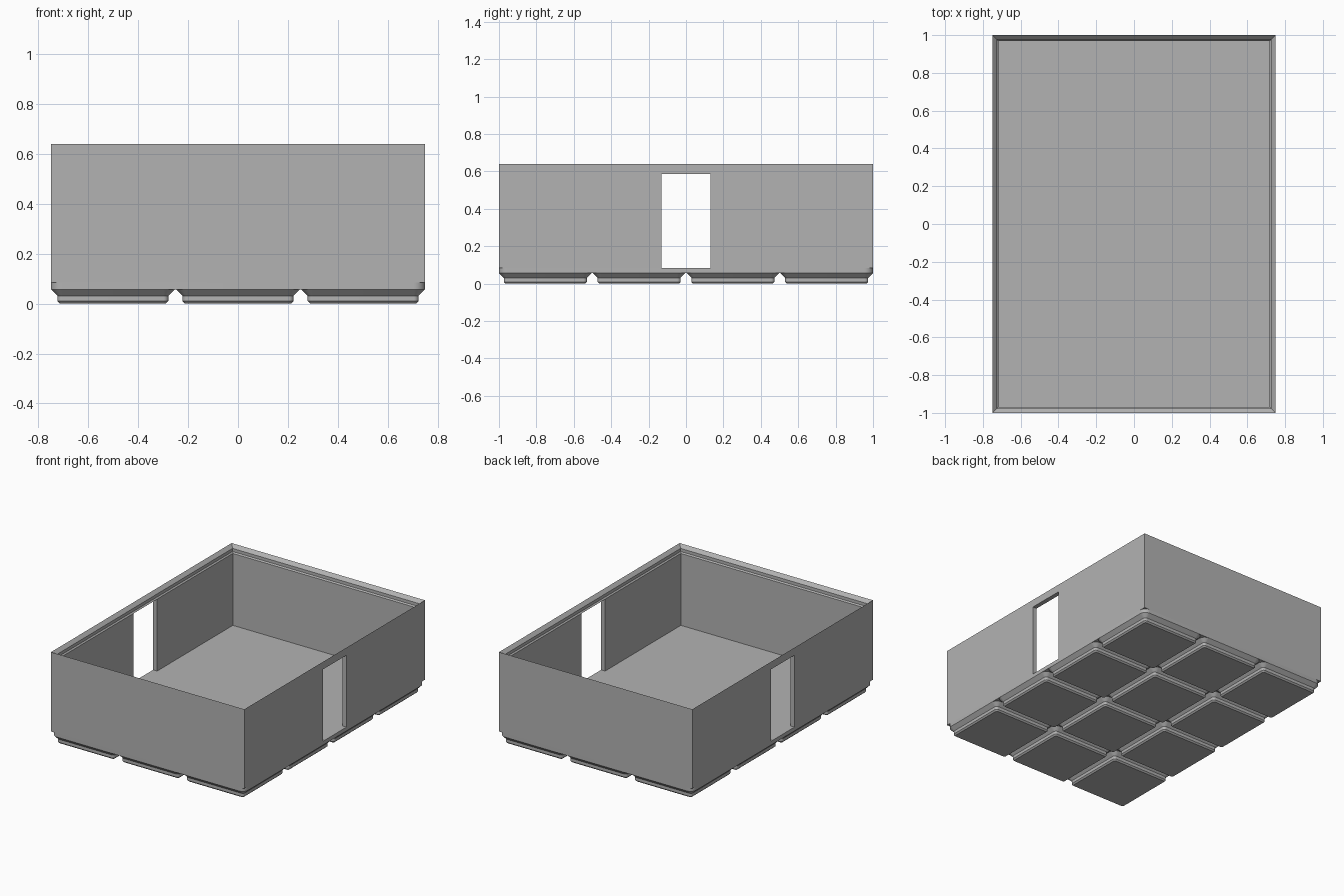
import bpy, bmesh, math

if "Cube" in bpy.data.objects:
    bpy.data.objects.remove(bpy.data.objects["Cube"])

U = 2 / 167.5                       # one millimetre in scene units
PITCH = 42 * U
HX, HY = 125.5 / 2 * U, 1.0         # half width and half depth
FOOT_TOP, FLOOR, TOP = 4.75 * U, 7 * U, 0.64

grey = bpy.data.materials.new("grey plastic")
grey.diffuse_color = (0.45, 0.45, 0.45, 1)
grey.use_nodes = True
grey.node_tree.nodes["Principled BSDF"].inputs["Base Color"].default_value = grey.diffuse_color


def ring(hx, hy, z, r=0.0, seg=10):
    """Rectangle outline, with rounded corners when r > 0."""
    if r == 0:
        return [(hx, hy, z), (-hx, hy, z), (-hx, -hy, z), (hx, -hy, z)]
    pts = []
    for i, (sx, sy) in enumerate([(1, 1), (-1, 1), (-1, -1), (1, -1)]):
        for k in range(seg + 1):
            a = math.pi / 2 * (i + k / seg)
            pts.append((sx * (hx - r) + r * math.cos(a),
                        sy * (hy - r) + r * math.sin(a), z))
    return pts


def loft(name, rings, bottom=True, top=True, closed=False, loc=(0, 0, 0)):
    """Skin a stack of outlines into one object."""
    bm = bmesh.new()
    loops = [[bm.verts.new(p) for p in r] for r in rings]
    pairs = list(zip(loops, loops[1:]))
    if closed:
        pairs.append((loops[-1], loops[0]))
    for a, b in pairs:
        for i in range(len(a)):
            j = (i + 1) % len(a)
            bm.faces.new((a[i], a[j], b[j], b[i]))
    if bottom and not closed:
        bm.faces.new(loops[0][::-1])
    if top and not closed:
        bm.faces.new(loops[-1])
    if closed or (bottom and top):
        bmesh.ops.recalc_face_normals(bm, faces=bm.faces)
    me = bpy.data.meshes.new(name)
    bm.to_mesh(me)
    bm.free()
    me.materials.append(grey)
    ob = bpy.data.objects.new(name, me)
    ob.location = loc
    bpy.context.collection.objects.link(ob)
    return ob


def smooth(ob):
    bpy.ops.object.select_all(action='DESELECT')
    ob.select_set(True)
    bpy.context.view_layer.objects.active = ob
    bpy.ops.object.shade_smooth_by_angle(angle=math.radians(30))


# Twelve stepped feet: (half size, height, corner radius) in millimetres
FOOT = [(17.8, 0, 0.8), (18.6, 0.8, 1.6), (18.6, 2.6, 1.6), (20.75, 4.75, 3.75)]
for ix in range(3):
    for iy in range(4):
        foot = loft("foot", [ring(h * U, h * U, z * U, r * U) for h, z, r in FOOT],
                    top=False, loc=((ix - 1) * PITCH, (iy - 1.5) * PITCH, 0))
        smooth(foot)

# Floor slab with rounded corners
smooth(loft("floor", [ring(HX, HY, z, 3.75 * U) for z in (FOOT_TOP, FLOOR)]))

# Square walls with a stepped lip: (inset, height)
LIP = [(0, FLOOR), (0, TOP), (1.9 * U, TOP - 1.9 * U), (1.9 * U, TOP - 3.7 * U),
       (2.6 * U, TOP - 4.4 * U), (2.6 * U, FLOOR)]
walls = loft("walls", [ring(HX - d, HY - d, z) for d, z in LIP], closed=True)

# Doorway through both side walls
cutter = loft("doorway_cutter", [ring(1, 0.131, z) for z in (FLOOR - 0.01, 0.587)])
cutter.hide_render = True
cutter.hide_viewport = True
cut = walls.modifiers.new("doorways", 'BOOLEAN')
cut.operation = 'DIFFERENCE'
cut.solver = 'EXACT'
cut.object = cutter
